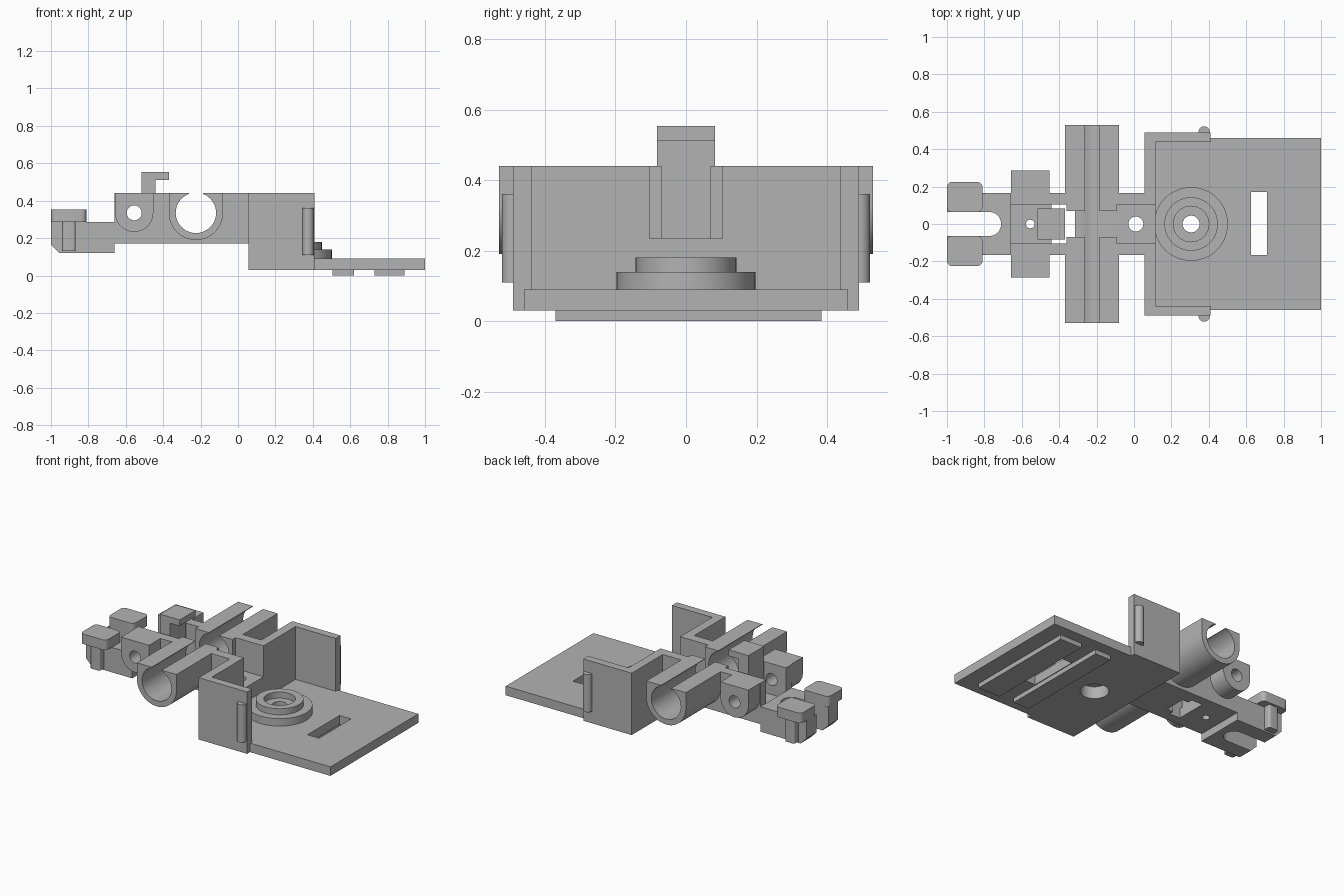
import bpy, bmesh
from math import sin, cos, pi, radians
from mathutils import Vector

old = bpy.data.objects.get("Cube")
if old:
    bpy.data.objects.remove(old, do_unlink=True)

# One matte grey for everything
grey = bpy.data.materials.new("plain grey")
grey.use_nodes = True
COLOUR = (0.45, 0.45, 0.45, 1)
grey.diffuse_color = COLOUR
grey.node_tree.nodes["Principled BSDF"].inputs["Base Color"].default_value = COLOUR


def prism(name, pts, axis, a, b):
    """Extrude a flat outline along z (points are x, y) or y (points are x, z)."""
    bm = bmesh.new()
    place = (lambda p: (p[0], p[1], a)) if axis == 'z' else (lambda p: (p[0], a, p[1]))
    face = bm.faces.new([bm.verts.new(place(p)) for p in pts])
    out = bmesh.ops.extrude_face_region(bm, geom=[face])
    move = Vector((0, 0, b - a)) if axis == 'z' else Vector((0, b - a, 0))
    bmesh.ops.translate(bm, vec=move,
                        verts=[v for v in out["geom"] if isinstance(v, bmesh.types.BMVert)])
    bmesh.ops.recalc_face_normals(bm, faces=bm.faces)
    mesh = bpy.data.meshes.new(name)
    bm.to_mesh(mesh)
    bm.free()
    mesh.materials.append(grey)
    ob = bpy.data.objects.new(name, mesh)
    bpy.context.collection.objects.link(ob)
    return ob


def box(name, x0, x1, y0, y1, z0, z1):
    return prism(name, [(x0, y0), (x1, y0), (x1, y1), (x0, y1)], 'z', z0, z1)


def arc(cx, cy, r, start=0, end=2 * pi, n=48):
    return [(cx + r * cos(start + (end - start) * i / n),
             cy + r * sin(start + (end - start) * i / n)) for i in range(n + 1)]


def disc(name, cx, cy, r, axis, a, b):
    return prism(name, arc(cx, cy, r)[:-1], axis, a, b)


def u_block(name, cx, cz, r, top, half):
    """Block with a flat top and a round underside, running along y."""
    return prism(name, arc(cx, cz, r, pi, 2 * pi, 32) + [(cx + r, top), (cx - r, top)],
                 'y', -half, half)


def combine(target, other, operation):
    """Apply a boolean and remove the helper."""
    mod = target.modifiers.new("combine", 'BOOLEAN')
    mod.operation, mod.solver, mod.object = operation, 'EXACT', other
    dg = bpy.context.evaluated_depsgraph_get()
    mesh = bpy.data.meshes.new_from_object(target.evaluated_get(dg))
    target.modifiers.clear()
    target.data = mesh
    bpy.data.objects.remove(other, do_unlink=True)


TOP, FLOOR = 0.44, 0.235
TUBE_X, LUG_X, BORE_Z = -0.225, -0.555, 0.335
POST_X = 0.305

# Bridge body with cross tube and small lugs
body = box("bridge_body", -0.66, 0.06, -0.165, 0.165, 0.17, TOP)
combine(body, u_block("tube", TUBE_X, BORE_Z, 0.145, TOP, 0.53), 'UNION')
combine(body, u_block("lug", LUG_X, BORE_Z, 0.102, TOP, 0.285), 'UNION')
# Upright wall and its two side cheeks
combine(body, box("wall", 0.055, 0.115, -0.49, 0.49, 0.03, TOP), 'UNION')

# Central channel, wide at both ends and narrow in the middle
for x0, x1, half in ((-0.7, -0.36, 0.103), (-0.37, -0.08, 0.07), (-0.09, 0.2, 0.103)):
    combine(body, box("channel", x0, x1, -half, half, FLOOR, 0.6), 'DIFFERENCE')
# Window below the hook
for x0, x1, half in ((-0.44, -0.36, 0.103), (-0.37, -0.315, 0.07)):
    combine(body, box("window", x0, x1, -half, half, 0.1, 0.3), 'DIFFERENCE')
# Bores across the tube and lugs, and screw holes in the floor
combine(body, disc("tube_bore", TUBE_X, BORE_Z, 0.108, 'y', -0.7, 0.7), 'DIFFERENCE')
combine(body, box("tube_slit", TUBE_X - 0.037, TUBE_X + 0.037, -0.7, 0.7, 0.42, 0.6),
        'DIFFERENCE')
combine(body, disc("lug_bore", LUG_X, BORE_Z, 0.04, 'y', -0.7, 0.7), 'DIFFERENCE')
combine(body, disc("front_hole", 0.01, 0, 0.04, 'z', 0.1, 0.3), 'DIFFERENCE')
combine(body, disc("rear_hole", LUG_X, 0, 0.023, 'z', 0.1, 0.3), 'DIFFERENCE')

# Base plate, wider between the cheeks, with round post, slot and stepped hole
plate = prism("base_plate", [(0.115, -0.49), (0.41, -0.49), (0.41, -0.46), (1, -0.46),
                             (1, 0.46), (0.41, 0.46), (0.41, 0.49), (0.115, 0.49)],
              'z', 0.03, 0.09)
slot = box("slot", 0.625, 0.71, -0.165, 0.17, -0.1, 0.2)
combine(plate, slot, 'DIFFERENCE')
combine(plate, disc("hole", POST_X, 0, 0.085, 'z', -0.1, 0.2), 'DIFFERENCE')

post = disc("post_foot", POST_X, 0, 0.197, 'z', 0.085, 0.14)
combine(post, disc("collar", POST_X, 0, 0.143, 'z', 0.1, 0.18), 'UNION')
combine(post, disc("recess", POST_X, 0, 0.095, 'z', 0.14, 0.3), 'DIFFERENCE')
combine(post, disc("through_hole", POST_X, 0, 0.045, 'z', 0, 0.3), 'DIFFERENCE')
combine(post, disc("under_recess", POST_X, 0, 0.085, 'z', 0, 0.11), 'DIFFERENCE')

# Runners under the plate
for name, x0, x1 in (("inner_runner", 0.505, 0.62), ("outer_runner", 0.73, 0.89)):
    box(name, x0, x1, -0.37, 0.385, 0, 0.03)

# Fork at the tail with a rounded slot
fork = prism("fork", [(-1, 0.165), (-0.955, 0.12), (-0.66, 0.12), (-0.66, 0.285),
                      (-1, 0.285)], 'y', -0.165, 0.165)
combine(fork, prism("fork_slot", [(-1.2, -0.064)] + arc(-0.774, 0, 0.064, -pi / 2, pi / 2, 24)
                    + [(-1.2, 0.064)], 'z', 0, 0.5), 'DIFFERENCE')


def rounded(x0, x1, y0, y1, r):
    return (arc(x1 - r, y1 - r, r, 0, pi / 2, 6) + arc(x0 + r, y1 - r, r, pi / 2, pi, 6)
            + arc(x0 + r, y0 + r, r, pi, 1.5 * pi, 6)
            + arc(x1 - r, y0 + r, r, 1.5 * pi, 2 * pi, 6))


# Mirrored cheeks, ribs, fork pads and pad supports
for side, s in (("left", 1), ("right", -1)):
    def span(a, b):
        return sorted((s * a, s * b))
    box(side + "_cheek", 0.115, 0.41, *span(0.438, 0.49), 0.085, TOP)
    disc(side + "_rib", 0.375, s * 0.492, 0.03, 'z', 0.11, 0.36)
    y0, y1 = span(0.064, 0.225)
    prism(side + "_fork_pad", rounded(-1, -0.81, y0, y1, 0.028), 'z', 0.285, 0.352)
    y0, y1 = span(0.12, 0.21)
    prism(side + "_pad_support", rounded(-0.94, -0.868, y0, y1, 0.015), 'z', 0.13, 0.29)

# Hook standing over the window
prism("hook", [(-0.515, FLOOR), (-0.44, FLOOR), (-0.44, 0.512), (-0.37, 0.512),
               (-0.37, 0.553), (-0.515, 0.553)], 'y', -0.082, 0.082)

# Smooth the round surfaces, keep corners crisp
bpy.ops.object.select_all(action='DESELECT')
for ob in bpy.context.collection.objects:
    if ob.type == 'MESH' and grey.name in ob.data.materials:
        ob.select_set(True)
        bpy.context.view_layer.objects.active = ob
bpy.ops.object.shade_smooth_by_angle(angle=radians(30))
